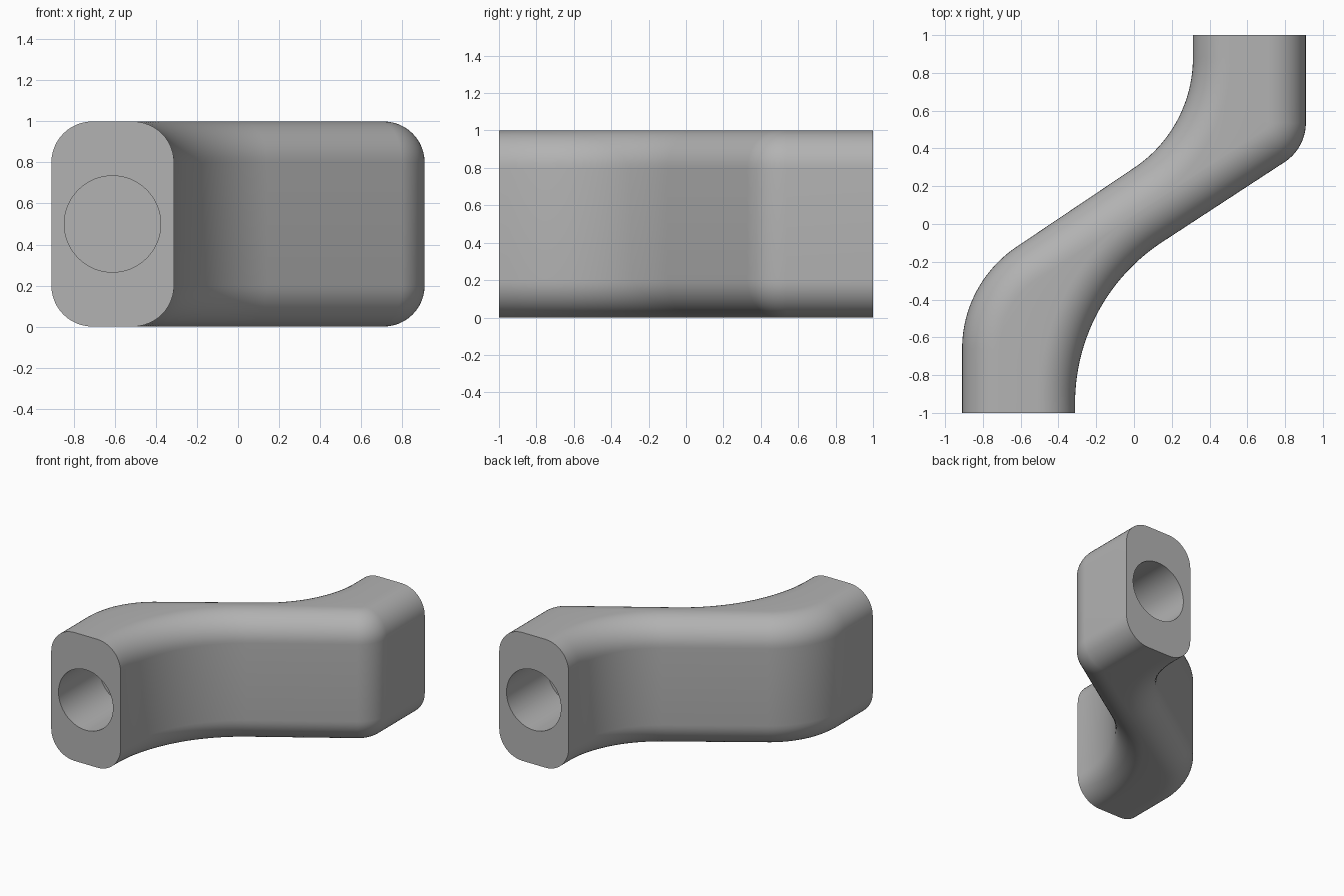
import bpy, bmesh
from math import atan2, cos, sin, tan, pi, radians
from mathutils import Vector

if "Cube" in bpy.data.objects:
    bpy.data.objects.remove(bpy.data.objects["Cube"])

SLANT = atan2(2, 3)      # heading of the slanted middle run
EDGE = 0.2               # radius of the long rounded edges
HEIGHT = 1.0
HOLE_RADIUS, HOLE_DEPTH = 0.235, 0.5
ARC_STEPS, EDGE_STEPS = 28, 12

grey = bpy.data.materials.new("plain grey")
grey.use_nodes = True
colour = (0.45, 0.45, 0.45, 1)
grey.diffuse_color = colour
grey.node_tree.nodes["Principled BSDF"].inputs["Base Color"].default_value = colour


def bend(corner, radius, start, end):
    """Points and headings round a filleted corner."""
    corner = Vector(corner)
    reach = radius * tan(abs(end - start) / 2)
    side = 1 if end > start else -1
    first = corner - reach * Vector((cos(start), sin(start)))
    centre = first + side * radius * Vector((-sin(start), cos(start)))
    result = []
    for i in range(ARC_STEPS + 1):
        a = start + (end - start) * i / ARC_STEPS
        result.append((centre + side * radius * Vector((sin(a), -cos(a))), a))
    return result


def side_curve(x0, corner0, r0, x1, corner1, r1):
    """One side of the plan: straight, bend, slant, bend, straight."""
    return ([(Vector((x0, -1)), pi / 2)]
            + bend((x0, corner0), r0, pi / 2, SLANT)
            + bend((x1, corner1), r1, SLANT, pi / 2)
            + [(Vector((x1, 1)), pi / 2)])


west = side_curve(-0.91, -0.313, 0.65, 0.312, 0.505, 0.70)
east = side_curve(-0.312, -0.403, 1.02, 0.91, 0.403, 0.25)

# Rounded section: quarter arc from the wall to the flat top
quarter = [(EDGE * (1 - cos(t)), HEIGHT - EDGE * (1 - sin(t)))
           for t in (radians(90) * i / EDGE_STEPS for i in range(EDGE_STEPS + 1))]


def inset(point, heading, amount, side):
    return point + side * amount * Vector((-sin(heading), cos(heading)))


bm = bmesh.new()
rings = []
for w, e in zip(west, east):
    upper = [(*inset(*w, d, -1), z) for d, z in quarter]
    upper += [(*inset(*e, d, 1), z) for d, z in reversed(quarter)]
    lower = [(x, y, HEIGHT - z) for x, y, z in reversed(upper)]
    rings.append([bm.verts.new(c) for c in upper + lower])
for a, b in zip(rings, rings[1:]):
    for i in range(len(a)):
        j = (i + 1) % len(a)
        bm.faces.new((a[i], a[j], b[j], b[i]))
bm.faces.new(rings[0])
bm.faces.new(rings[-1])
bmesh.ops.recalc_face_normals(bm, faces=bm.faces)
mesh = bpy.data.meshes.new("offset_arm")
bm.to_mesh(mesh)
bm.free()
mesh.materials.append(grey)
arm = bpy.data.objects.new("offset_arm", mesh)
bpy.context.collection.objects.link(arm)

# Blind round sockets in both ends
for name, s in (("front_socket_cutter", -1), ("back_socket_cutter", 1)):
    bpy.ops.mesh.primitive_cylinder_add(
        vertices=64, radius=HOLE_RADIUS, depth=2 * HOLE_DEPTH,
        location=(s * 0.612, s, HEIGHT / 2), rotation=(pi / 2, 0, 0))
    cutter = bpy.context.object
    cutter.name = name
    cutter.data.materials.append(grey)
    cutter.hide_render = True
    cutter.hide_set(True)
    cut = arm.modifiers.new(name, "BOOLEAN")
    cut.operation, cut.solver, cut.object = "DIFFERENCE", "EXACT", cutter

# Bake the sockets, then drop the cutters
bpy.ops.object.select_all(action="DESELECT")
bpy.context.view_layer.objects.active = arm
arm.select_set(True)
for m in list(arm.modifiers):
    cutter = m.object
    bpy.ops.object.modifier_apply(modifier=m.name)
    bpy.data.objects.remove(cutter)
bpy.ops.object.shade_smooth_by_angle(angle=radians(35))
